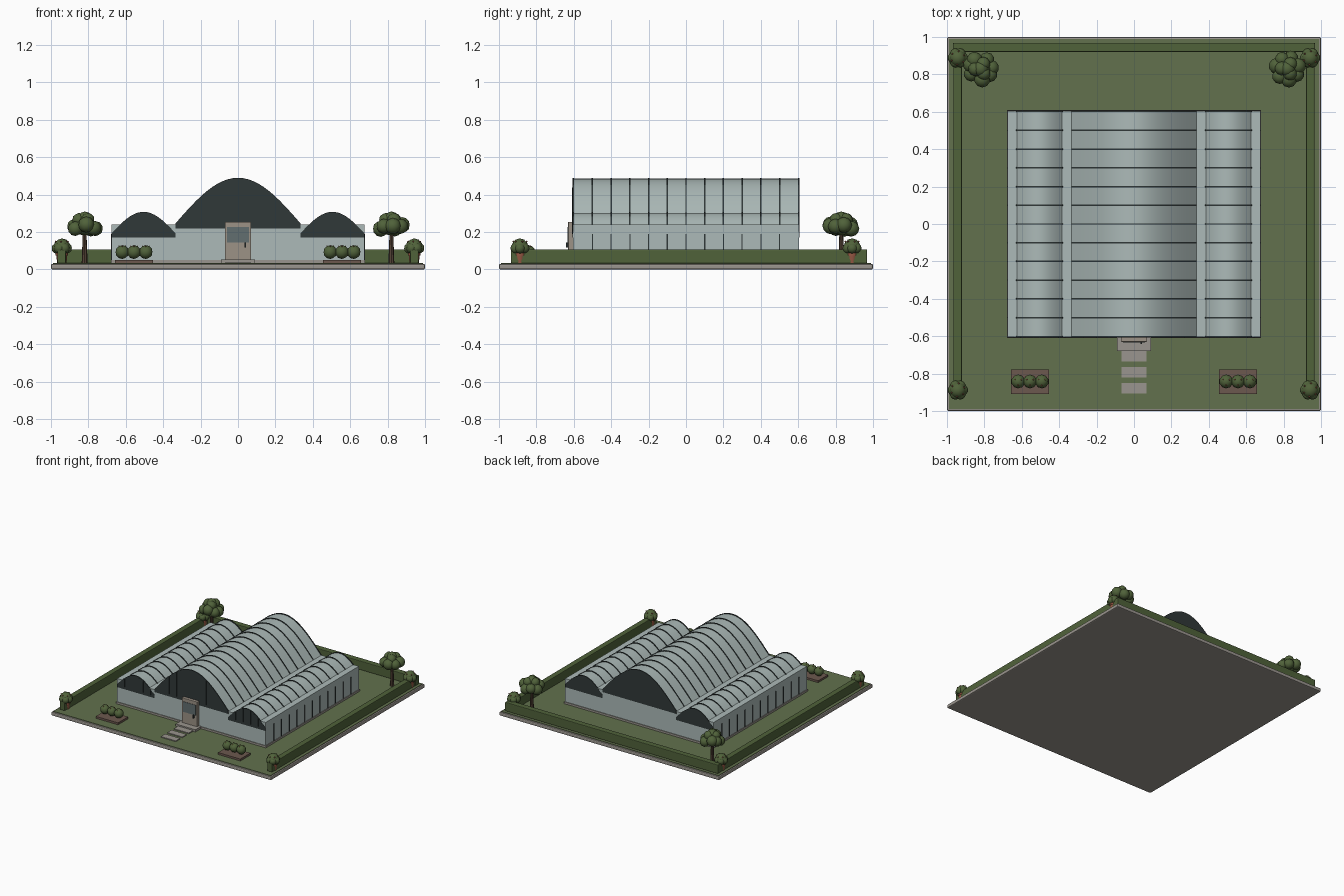
import bpy, bmesh, math, random
from mathutils import Vector, Matrix

if "Cube" in bpy.data.objects:
    bpy.data.objects.remove(bpy.data.objects["Cube"])

random.seed(4)


def mat(name, r, g, b):
    lin = lambda c: (c / 255 / 12.92) if c < 10 else ((c / 255 + 0.055) / 1.055) ** 2.4
    m = bpy.data.materials.new(name)
    m.diffuse_color = (lin(r), lin(g), lin(b), 1)
    m.use_nodes = True
    m.node_tree.nodes["Principled BSDF"].inputs["Base Color"].default_value = m.diffuse_color
    return m


GLASS = mat("pale_glass", 172, 186, 184)
LAWN = mat("lawn_green", 98, 113, 77)
LEAF = mat("leaf_green", 80, 98, 58)
BARK = mat("bark_brown", 84, 66, 54)
SOIL = mat("soil_brown", 108, 88, 78)
CLAY = mat("terracotta", 150, 88, 68)
STONE = mat("stone_grey", 154, 149, 142)
DOOR = mat("door_taupe", 156, 146, 134)
PANE = mat("dark_pane", 98, 110, 112)
METAL = mat("dark_metal", 48, 56, 56)


def finish(name, bm, material, smooth=None):
    bmesh.ops.recalc_face_normals(bm, faces=bm.faces)
    me = bpy.data.meshes.new(name)
    bm.to_mesh(me)
    bm.free()
    me.materials.append(material)
    ob = bpy.data.objects.new(name, me)
    bpy.context.collection.objects.link(ob)
    if smooth:
        bpy.ops.object.select_all(action='DESELECT')
        ob.select_set(True)
        bpy.context.view_layer.objects.active = ob
        bpy.ops.object.shade_smooth_by_angle(angle=math.radians(smooth))
    return ob


def add_box(bm, x0, x1, y0, y1, z0, z1):
    m = Matrix.Translation(((x0 + x1) / 2, (y0 + y1) / 2, (z0 + z1) / 2)) @ \
        Matrix.Diagonal((x1 - x0, y1 - y0, z1 - z0, 1))
    bmesh.ops.create_cube(bm, size=1, matrix=m)


def box(name, material, *dims, bevel=0):
    bm = bmesh.new()
    add_box(bm, *dims)
    if bevel:
        bmesh.ops.bevel(bm, geom=bm.edges[:], offset=bevel, segments=2, profile=0.5, affect='EDGES')
    return finish(name, bm, material)


def add_prism(bm, pts, y0, y1):
    """Extrude an xz outline from y0 to y1."""
    face = bm.faces.new([bm.verts.new((x, y0, z)) for x, z in pts])
    r = bmesh.ops.extrude_face_region(bm, geom=[face])
    bmesh.ops.translate(bm, vec=(0, y1 - y0, 0),
                        verts=[v for v in r['geom'] if isinstance(v, bmesh.types.BMVert)])


def balls(name, material, spots, sub=2):
    bm = bmesh.new()
    for x, y, z, r in spots:
        bmesh.ops.create_icosphere(bm, subdivisions=sub, radius=r, matrix=Matrix.Translation((x, y, z)))
    return finish(name, bm, material, 60)


def cone(name, material, x, y, z0, z1, r0, r1, n=12):
    bm = bmesh.new()
    bmesh.ops.create_cone(bm, cap_ends=True, segments=n, radius1=r0, radius2=r1, depth=z1 - z0,
                          matrix=Matrix.Translation((x, y, (z0 + z1) / 2)))
    return finish(name, bm, material, 40)


# ground
box("base_slab", STONE, -1, 1, -1, 1, 0, 0.03, bevel=0.008)
box("lawn", LAWN, -0.988, 0.988, -0.988, 0.988, 0.02, 0.034)

# greenhouse halls: box walls, arched roof, ribs, gable bars
L = 0.605


def arch_z(x, cx, hw, base, rise):
    return base + rise * math.cos(math.pi / 2 * (x - cx) / hw)


def hall(name, cx, hw, wall, base, rise, seg=24):
    box(name + "_walls", GLASS, cx - hw, cx + hw, -L, L, 0.03, wall)
    xs = [cx - hw + 2 * hw * i / seg for i in range(seg + 1)]

    def outline(lift):
        return [(x, arch_z(x, cx, hw, base, rise) + lift) for x in xs] + \
               [(cx + hw, base - 0.02), (cx - hw, base - 0.02)]
    bm = bmesh.new()
    add_prism(bm, outline(0), -L, L)
    finish(name + "_roof", bm, GLASS, 30)
    bm = bmesh.new()
    for i in range(-6, 7):
        y = i * 0.1 if abs(i) < 6 else math.copysign(L - 0.003, i)
        add_prism(bm, outline(0.005), y - 0.004, y + 0.004)
    finish(name + "_ribs", bm, METAL)
    bm = bmesh.new()
    for i in range(1, 10):
        x = cx - hw + 2 * hw * i / 10
        if abs(x) > 0.075:
            add_box(bm, x - 0.002, x + 0.002, -L - 0.004, -L + 0.004,
                    base, arch_z(x, cx, hw, base, rise))
    finish(name + "_gable_bars", bm, METAL)


hall("main_hall", 0, 0.335, 0.24, 0.24, 0.245)
for side, s in (("left", -1), ("right", 1)):
    hall(side + "_wing", s * 0.505, 0.17, 0.24, 0.19, 0.113)
    # short bars along the outer wall
    bm = bmesh.new()
    for i in range(-5, 6):
        add_box(bm, s * 0.675 - 0.004, s * 0.675 + 0.004, i * 0.1 - 0.003, i * 0.1 + 0.003, 0.04, 0.19)
    finish(side + "_wall_bars", bm, METAL)
box("plinth", STONE, -0.68, 0.68, -L - 0.005, L + 0.005, 0.03, 0.05)

# door, step and path
box("door", DOOR, -0.07, 0.07, -0.63, -0.6, 0.045, 0.255, bevel=0.003)
box("door_window", PANE, -0.058, 0.058, -0.633, -0.625, 0.143, 0.227)
box("door_handle", METAL, 0.036, 0.044, -0.642, -0.628, 0.118, 0.145)
box("door_step", STONE, -0.09, 0.09, -0.68, -0.6, 0.03, 0.052)
for i, y in enumerate((-0.708, -0.792, -0.877)):
    box(f"path_stone_{i + 1}", STONE, -0.068, 0.068, y - 0.028, y + 0.028, 0.03, 0.041)

# hedges
box("back_hedge", LEAF, -0.968, 0.968, 0.92, 0.968, 0.034, 0.107, bevel=0.005)
for side, s in (("left", -1), ("right", 1)):
    a, b = sorted((s * 0.92, s * 0.966))
    box(side + "_hedge", LEAF, a, b, -0.936, 0.966, 0.034, 0.107, bevel=0.005)

    # potted bushes in the corners
    for end, t in (("front", -1), ("back", 1)):
        x, y = s * 0.942, t * 0.888
        n = f"{side}_{end}_pot"
        cone(n, CLAY, x, y, 0.032, 0.085, 0.025, 0.03)
        cone(n + "_rim", CLAY, x, y, 0.075, 0.088, 0.033, 0.033)
        lumps = [(x, y, 0.12, 0.046)]
        berries = []
        for k in range(6):
            a = k * math.pi / 3
            lumps.append((x + 0.026 * math.cos(a), y + 0.026 * math.sin(a), 0.113, 0.029))
            berries.append((x + 0.036 * math.cos(a + 0.4), y + 0.036 * math.sin(a + 0.4), 0.149, 0.005))
        balls(n + "_bush", LEAF, lumps)
        balls(n + "_berries", CLAY, berries, 1)

    # flower bed with three round shrubs
    cx = s * 0.556
    box(side + "_flower_bed", SOIL, cx - 0.101, cx + 0.101, -0.908, -0.777, 0.03, 0.05)
    spots = [(cx + d, -0.842, 0.093, 0.037) for d in (-0.063, 0, 0.063)]
    balls(side + "_shrubs", LEAF, spots)
    cone_r = [(x + 0.02 * math.cos(a), y + 0.02 * math.sin(a), z + 0.031, 0.004)
              for x, y, z, r in spots for a in (0.5, 2.6, 4.7)]
    balls(side + "_shrub_berries", CLAY, cone_r, 1)

    # tree: trunk and clumped crown
    x, y = s * 0.82, 0.83
    cone(side + "_tree_trunk", BARK, x, y, 0.03, 0.22, 0.016, 0.009, 8)
    crown = [(x, y, 0.235, 0.055), (x, y, 0.268, 0.042)]
    for k in range(7):
        a = k * math.tau / 7 + random.random() * 0.4
        crown.append((x + 0.058 * math.cos(a), y + 0.058 * math.sin(a),
                      0.215 + 0.03 * random.random(), 0.038 + 0.006 * random.random()))
    for k in range(3):
        a = k * math.tau / 3 + s
        crown.append((x + 0.03 * math.cos(a), y + 0.03 * math.sin(a), 0.265, 0.037))
    balls(side + "_tree_crown", LEAF, crown)
